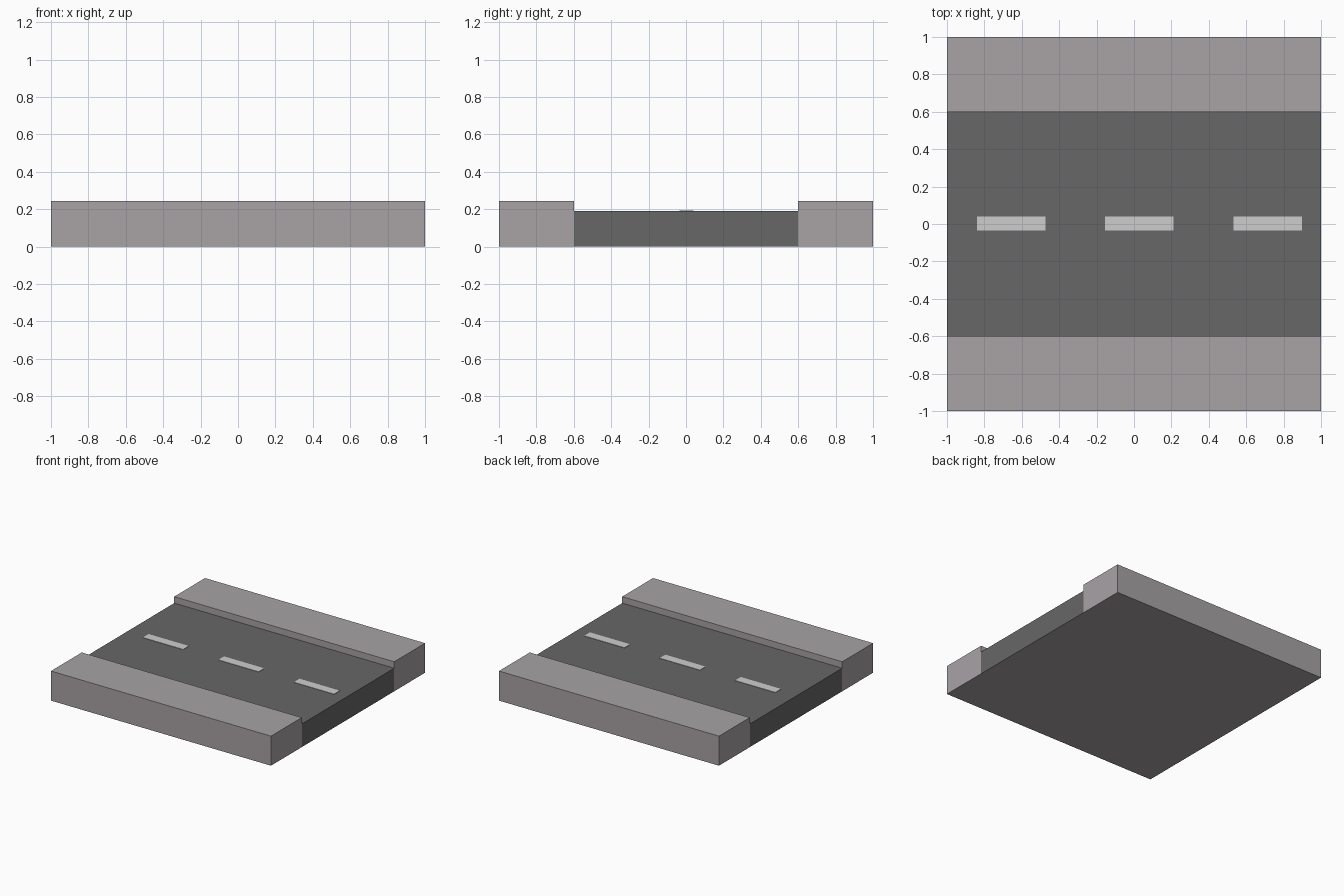
import bpy, bmesh

if "Cube" in bpy.data.objects:
    bpy.data.objects.remove(bpy.data.objects["Cube"])

ROAD_Z, CURB_Z, ROAD_Y = 0.19, 0.243, 0.6


def material(name, srgb):
    m = bpy.data.materials.new(name)
    lin = [(c / 255 / 12.92) if c < 10 else ((c / 255 + 0.055) / 1.055) ** 2.4 for c in srgb]
    m.diffuse_color = (*lin, 1)
    m.use_nodes = True
    m.node_tree.nodes["Principled BSDF"].inputs["Base Color"].default_value = m.diffuse_color
    return m


pavement = material("pavement_grey", (168, 163, 166))
asphalt = material("asphalt_grey", (103, 103, 103))
paint = material("line_white", (206, 206, 206))


def extrude_profile(name, points, x0, x1, mats, hidden=None, rule=None):
    """Extrude a (y, z) profile along x, dropping faces where hidden(centre) is true."""
    bm = bmesh.new()
    face = bm.faces.new([bm.verts.new((x0, y, z)) for y, z in points])
    ext = bmesh.ops.extrude_face_region(bm, geom=[face], use_keep_orig=True)
    moved = [v for v in ext["geom"] if isinstance(v, bmesh.types.BMVert)]
    bmesh.ops.translate(bm, vec=(x1 - x0, 0, 0), verts=moved)
    bmesh.ops.recalc_face_normals(bm, faces=bm.faces)
    if rule:
        for f in bm.faces:
            f.material_index = rule(f)
    if hidden:
        drop = [f for f in bm.faces if hidden(f.calc_center_median())]
        bmesh.ops.delete(bm, geom=drop, context='FACES')
    mesh = bpy.data.meshes.new(name)
    bm.to_mesh(mesh)
    bm.free()
    for m in mats:
        mesh.materials.append(m)
    obj = bpy.data.objects.new(name, mesh)
    bpy.context.collection.objects.link(obj)
    return obj


def inside_joint(c):
    # faces buried where road and pavement meet
    return abs(abs(c.y) - ROAD_Y) < 1e-4 and c.z < ROAD_Z


# Raised pavements on both sides
for side, label in ((-1, "front"), (1, "back")):
    extrude_profile(label + "_pavement",
                    [(side * ROAD_Y, 0), (side, 0), (side, CURB_Z),
                     (side * ROAD_Y, CURB_Z), (side * ROAD_Y, ROAD_Z)],
                    -1, 1, [pavement], inside_joint)

# Road bed, with the underside in pavement grey
extrude_profile("road", [(-ROAD_Y, 0), (ROAD_Y, 0), (ROAD_Y, ROAD_Z), (-ROAD_Y, ROAD_Z)],
                -1, 1, [asphalt, pavement], inside_joint,
                lambda f: 1 if f.normal.z < -0.5 else 0)

# Dashed centre line
for i in range(3):
    x = -0.84 + i * 0.686
    extrude_profile(f"lane_dash_{i + 1}",
                    [(-0.035, ROAD_Z), (0.039, ROAD_Z), (0.039, ROAD_Z + 0.003), (-0.035, ROAD_Z + 0.003)],
                    x, x + 0.366, [paint])
